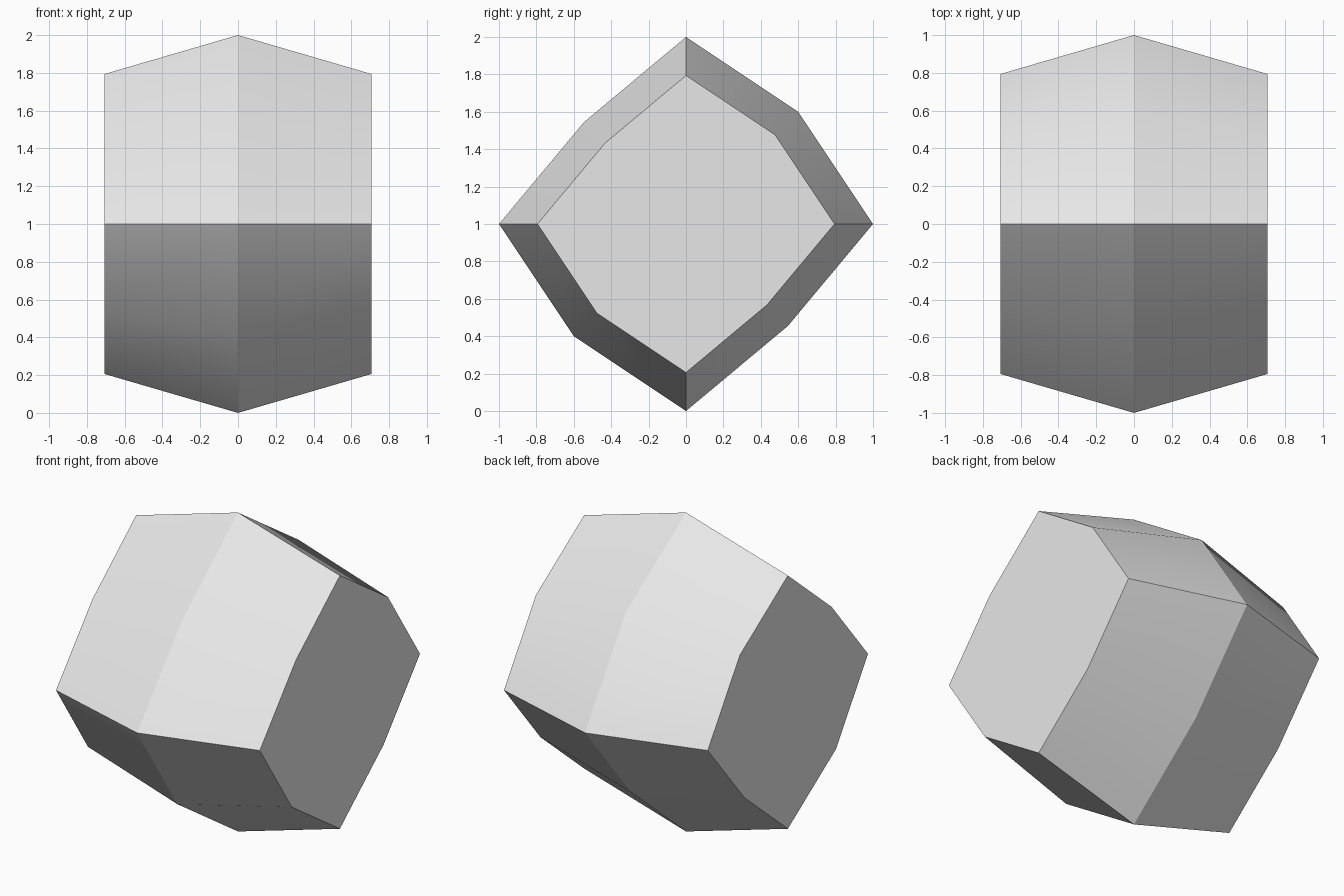
import bpy
import bmesh
import math

cube = bpy.data.objects.get("Cube")
if cube:
    bpy.data.objects.remove(cube, do_unlink=True)

# Grey material
GREY = (0.8, 0.8, 0.8, 1.0)
grey = bpy.data.materials.new("light_grey")
grey.use_nodes = True
grey.diffuse_color = GREY
grey.node_tree.nodes["Principled BSDF"].inputs["Base Color"].default_value = GREY

# Eight-sided outline in y and z: half of it, then its point reflection
half = [(0, 1), (0.6, 0.6), (1, 0), (0.545, -0.545)]
outline = half + [(-y, -z) for y, z in half]

# Three rings along x: full size in the middle, smaller at both ends
HALF_WIDTH, END_SCALE = 0.707, 0.794
bm = bmesh.new()
rings = []
for x, scale in ((-HALF_WIDTH, END_SCALE), (0, 1), (HALF_WIDTH, END_SCALE)):
    rings.append([bm.verts.new((x, y * scale, 1 + z * scale)) for y, z in outline])

# Side walls between neighbouring rings
count = len(outline)
for a, b in zip(rings, rings[1:]):
    for i in range(count):
        j = (i + 1) % count
        bm.faces.new((a[i], a[j], b[j], b[i]))

# Flat end caps
bm.faces.new(rings[0])
bm.faces.new(rings[-1])
bmesh.ops.recalc_face_normals(bm, faces=bm.faces)

mesh = bpy.data.meshes.new("faceted_barrel")
bm.to_mesh(mesh)
bm.free()
mesh.materials.append(grey)
barrel = bpy.data.objects.new("faceted_barrel", mesh)
bpy.context.collection.objects.link(barrel)

# Soften only the shallow bends around the outline
bpy.ops.object.select_all(action='DESELECT')
barrel.select_set(True)
bpy.context.view_layer.objects.active = barrel
bpy.ops.object.shade_smooth_by_angle(angle=math.radians(24))
